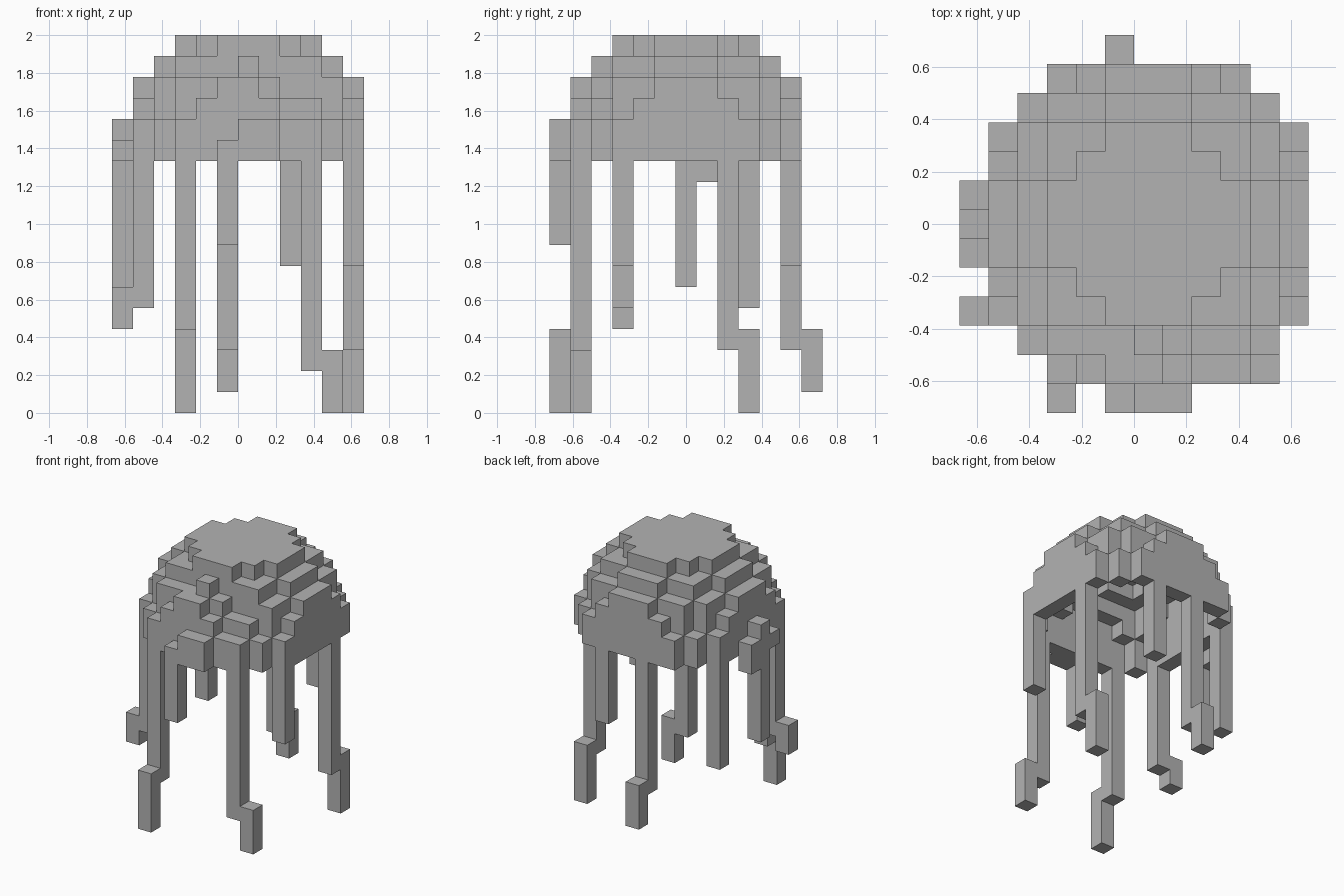
import bpy, bmesh
from mathutils import Vector

cube = bpy.data.objects.get("Cube")
if cube:
    bpy.data.objects.remove(cube, do_unlink=True)

UNIT = 2 / 18          # edge of one block
RIM = 12               # block level where the bell starts

grey = bpy.data.materials.new("plain grey")
grey.use_nodes = True
colour = (0.45, 0.45, 0.45, 1)
grey.diffuse_color = colour
grey.node_tree.nodes["Principled BSDF"].inputs["Base Color"].default_value = colour

AXES = [Vector(a) for a in ((1, 0, 0), (0, 1, 0), (0, 0, 1))]
STEPS = [(i, s) for i in range(3) for s in (1, -1)]


def neighbour(cell, axis, sign):
    return tuple(c + sign * (n == axis) for n, c in enumerate(cell))


def build_blocks(name, cells):
    """Skin a set of block cells with only their exposed faces."""
    bm = bmesh.new()
    for cell in sorted(cells):
        centre = Vector(cell) + Vector((0.5, 0, 0.5))
        for axis, sign in STEPS:
            if neighbour(cell, axis, sign) in cells:
                continue
            out = AXES[axis] * (sign / 2)
            a = AXES[(axis + 1) % 3] / 2
            b = AXES[(axis + 2) % 3] / 2 * sign
            corners = (-a - b, a - b, a + b, b - a)
            bm.faces.new([bm.verts.new((centre + out + c) * UNIT) for c in corners])
    bmesh.ops.remove_doubles(bm, verts=bm.verts[:], dist=0.001)
    bmesh.ops.dissolve_limit(bm, angle_limit=0.01, verts=bm.verts[:], edges=bm.edges[:])
    mesh = bpy.data.meshes.new(name)
    bm.to_mesh(mesh)
    bm.free()
    mesh.materials.append(grey)
    obj = bpy.data.objects.new(name, mesh)
    bpy.context.collection.objects.link(obj)


def column(x, y, low, high=RIM):
    return {(x, y, z) for z in range(low, high)}


# Bell: hollow half sphere of blocks, worn away a little at the front
span = range(-6, 7)
solid = {(x, y, RIM + h) for x in span for y in span for h in range(6)
         if x * x + y * y + h * h <= 35}
worn = {(1, -5, 15), (2, -5, 14), (1, -4, 16), (-1, -4, 16), (3, -4, 15), (2, -4, 15)}
solid -= worn
bell = {c for c in solid
        if any(neighbour(c, a, s) not in solid for a, s in STEPS if (a, s) != (2, -1))}

# Bumps on the front and the right side of the bell
for x in (0, 1):
    bell |= column(x, -6, RIM, 14)
for y in (-1, 1):
    bell |= column(-6, y, RIM, 13)
bell |= column(-6, 0, RIM, 14)
build_blocks("bell", bell)

# Tentacles: a straight column, some with an offset foot
tentacles = {
    "front_right_tentacle": column(-3, -5, 3) | column(-3, -6, 0, 4),
    "front_left_tentacle": column(3, -5, 2) | column(4, -5, 0, 3),
    "front_middle_tentacle": column(-1, -6, 8, 13),
    "left_front_tentacle": column(5, -3, 7),
    "left_back_tentacle": column(5, 2, 3) | column(5, 3, 0, 4),
    "right_front_tentacle": column(-5, -3, 5) | column(-6, -3, 4, 6),
    "right_middle_tentacle": column(-6, 0, 6) | column(-6, 1, 11),
    "right_back_tentacle": column(-5, 3, 5),
    "back_middle_tentacle": column(-1, 5, 3) | column(-1, 6, 1, 4),
    "back_left_tentacle": column(2, 5, 7),
}
for name, cells in tentacles.items():
    build_blocks(name, cells)
